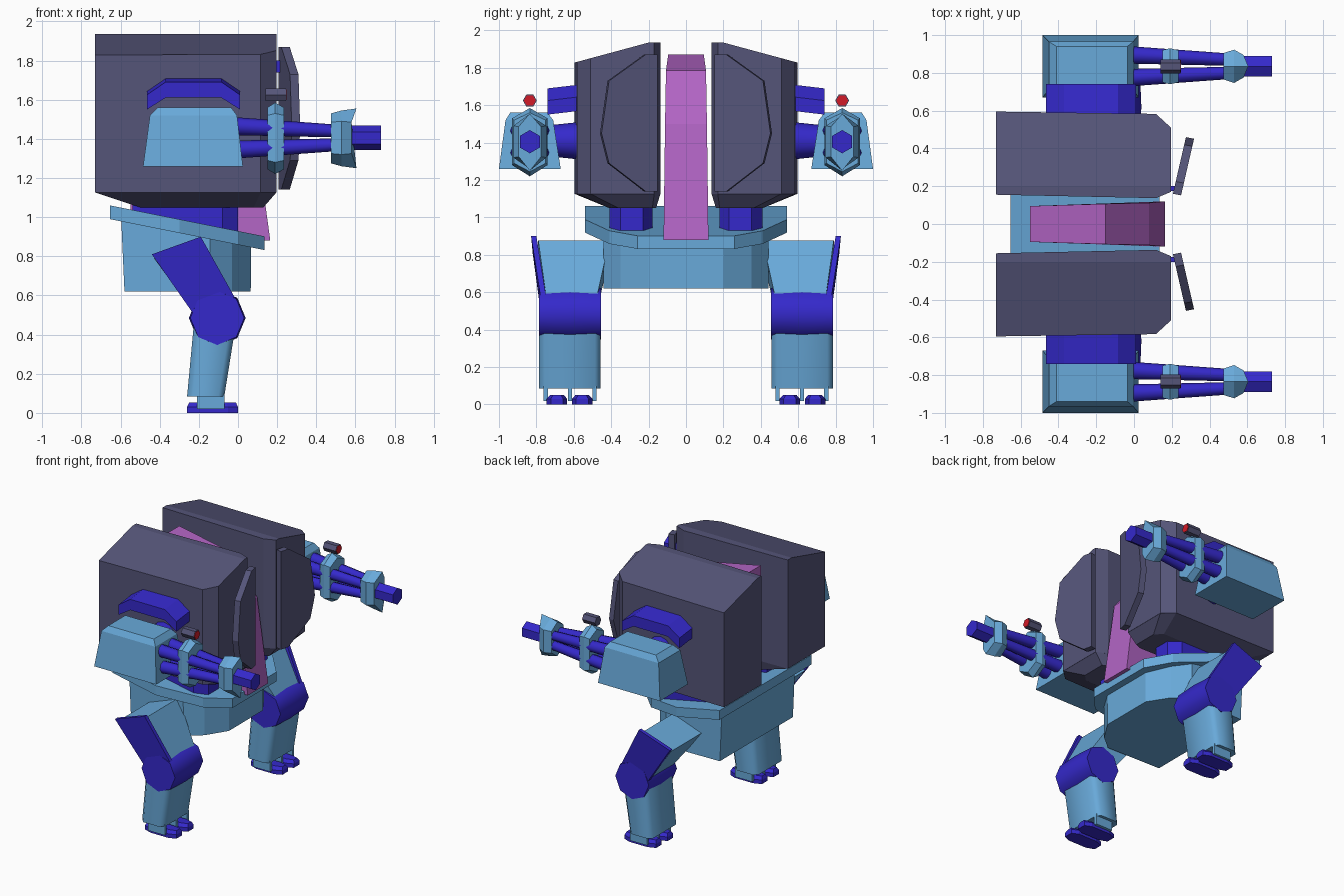
import bpy, bmesh, math

if "Cube" in bpy.data.objects:
    bpy.data.objects.remove(bpy.data.objects["Cube"])


def material(name, rgb):
    m = bpy.data.materials.new(name)
    m.diffuse_color = (*rgb, 1)
    m.use_nodes = True
    m.node_tree.nodes["Principled BSDF"].inputs["Base Color"].default_value = m.diffuse_color
    return m


SKY = material("sky_blue", (0.14, 0.40, 0.70))
BLUE = material("deep_blue", (0.035, 0.022, 0.60))
DARK = material("slate", (0.09, 0.09, 0.19))
PINK = material("violet", (0.45, 0.13, 0.56))
RED = material("red", (0.65, 0.01, 0.02))


def loft(name, rings, mat, mirror=True, smooth=False):
    """Skin a list of equal-length point rings and cap both ends."""
    bm = bmesh.new()
    vs = [[bm.verts.new(p) for p in r] for r in rings]
    n = len(rings[0])
    for a, b in zip(vs, vs[1:]):
        for i in range(n):
            j = (i + 1) % n
            bm.faces.new((a[i], a[j], b[j], b[i]))
    bm.faces.new(vs[0])
    bm.faces.new(vs[-1])
    bmesh.ops.recalc_face_normals(bm, faces=bm.faces)
    me = bpy.data.meshes.new(name)
    bm.to_mesh(me)
    bm.free()
    me.materials.append(mat)
    if smooth:
        for p in me.polygons:
            p.use_smooth = True
        me.set_sharp_from_angle(angle=math.radians(50))
    ob = bpy.data.objects.new(name, me)
    bpy.context.collection.objects.link(ob)
    if mirror:
        md = ob.modifiers.new("mirror", 'MIRROR')
        md.use_axis = (False, True, False)
        md.use_mirror_merge = False
    return ob


def box(name, x0, x1, y0, y1, z0, z1, mat):
    return loft(name, [[(x0, y0, z), (x1, y0, z), (x1, y1, z), (x0, y1, z)]
                       for z in (z0, z1)], mat)


def ring_x(x, cy, cz, r, n, ph=0.0):
    return [(x, cy + r * math.cos(ph + math.tau * i / n),
             cz + r * math.sin(ph + math.tau * i / n)) for i in range(n)]


def ring_y(y, cx, cz, r, n, ph=0.0):
    return [(cx + r * math.cos(ph + math.tau * i / n), y,
             cz + r * math.sin(ph + math.tau * i / n)) for i in range(n)]


def both(half):
    """Complete a plan outline given on the +y side."""
    return half + [(x, -y) for x, y in reversed(half)]


# Missile pods with sloped roof and tapered underside
def roof(y):
    return 1.935 if y < 0.2 else 1.935 - (y - 0.2) * 0.27


def pod_ring(x, yi, yo):
    return [(x, yi, 1.125), (x, yi, 1.935), (x, 0.2, 1.935), (x, yo, roof(yo)), (x, yo, 1.125)]


loft("missile_pod", [pod_ring(-0.73, 0.155, 0.595), pod_ring(0.116, 0.137, 0.583),
                     pod_ring(0.196, 0.17, 0.51)], DARK)
plan = [(-0.73, 0.155), (0.116, 0.137), (0.196, 0.17), (0.196, 0.51), (0.116, 0.583), (-0.73, 0.595)]
low = [(-0.5, 0.17), (0.08, 0.16), (0.13, 0.18), (0.13, 0.36), (0.08, 0.41), (-0.5, 0.41)]
loft("pod_underside", [[(x, y, 1.126) for x, y in plan], [(x, y, 1.05) for x, y in low]], DARK)

# Opened pod doors on small hinges
door = [(0.16, 1.87), (0.225, 1.87), (0.42, 1.73), (0.46, 1.45), (0.42, 1.29), (0.225, 1.14), (0.16, 1.14)]
loft("pod_door", [[(0.206 + (y - 0.16) * 0.23 + d, y - d * 0.2, z) for y, z in door]
                  for d in (0, 0.043)], DARK)
for z in (1.26, 1.77):
    box("door_hinge", 0.165, 0.215, 0.175, 0.2, z - 0.03, z + 0.03, BLUE)

# Pod mounts
mount = [(-0.54, 0.18), (-0.08, 0.18), (0.0, 0.23), (0.0, 0.35), (-0.08, 0.41), (-0.54, 0.41)]
loft("pod_mount", [[(x, y, z) for x, y in mount] for z in (0.92, 1.09)], BLUE)

# Central head slab
slab = [(-0.55, 0.9, 0.09), (-0.55, 1.87, 0.09), (-0.15, 1.785, 0.107), (0.08, 1.5, 0.112), (0.165, 0.88, 0.12)]
slab[1], slab[2] = (-0.55, 1.87, 0.095), (-0.15, 1.785, 0.107)
loft("head_slab", [[(x, s * w, z) for x, z, w in slab] for s in (1, -1)], PINK, mirror=False)

# Hip deck and pelvis
deck = both([(-0.655, 0.54), (-0.3, 0.54), (0.0, 0.41), (0.135, 0.26)])
loft("hip_deck", [[(x, y, z - 0.2 * (x + 0.655)) for x, y in deck] for z in (0.99, 1.06)], SKY, mirror=False)
hip = both([(-0.58, 0.43), (-0.14, 0.44), (-0.03, 0.35), (0.065, 0.2)])
loft("pelvis", [[(x, y, 0.62) for x, y in hip],
                [(x * 1.03, y, 0.95 - 0.2 * (x + 0.3)) for x, y in hip]], SKY, mirror=False)

# Legs: hip joint, thigh with outer plate, knee, shin
loft("hip_joint", [ring_y(y, -0.24, 0.75, 0.062, 12) for y in (0.37, 0.52)], BLUE, smooth=True)
loft("thigh", [[(-0.43, 0.41, 0.79), (-0.2, 0.41, 0.876), (-0.2, 0.79, 0.876), (-0.43, 0.79, 0.79)],
               [(-0.2, 0.48, 0.48), (-0.01, 0.48, 0.56), (-0.01, 0.745, 0.56), (-0.2, 0.745, 0.48)]], SKY)
loft("thigh_plate", [[(-0.44, 0.79, 0.81), (-0.19, 0.8, 0.9), (-0.19, 0.828, 0.9), (-0.44, 0.82, 0.81)],
                     [(-0.21, 0.745, 0.48), (0.0, 0.745, 0.56), (0.0, 0.775, 0.56), (-0.21, 0.775, 0.48)]], BLUE)
loft("knee", [ring_y(y, -0.106, 0.485, r, 8, 0.0) for y, r in
              ((0.455, 0.138), (0.62, 0.145), (0.787, 0.138))], BLUE, smooth=True)


def shin_ring(x0, x1, z):
    c, y0, y1 = 0.03, 0.457, 0.785
    return [(x0 + c, y0, z), (x1 - c, y0, z), (x1, y0 + c, z), (x1, y1 - c, z),
            (x1 - c, y1, z), (x0 + c, y1, z), (x0, y1 - c, z), (x0, y0 + c, z)]


loft("shin", [shin_ring(-0.26, -0.07, 0.085), shin_ring(-0.225, -0.01, 0.46)], SKY, smooth=True)

# Feet: ankle fins and two toes per foot
for y in (0.49, 0.62, 0.75):
    box("ankle_fin", -0.21, -0.07, y - 0.011, y + 0.011, 0.02, 0.1, SKY)
for cy in (0.555, 0.69):
    loft("toe", [[(x, cy + a * 0.055, z) for x, a, z in
                  ((-0.26, -0.6, h), (-0.2, -1, h), (-0.05, -1, h), (0.0, -0.6, h),
                   (0.0, 0.6, h), (-0.05, 1, h), (-0.2, 1, h), (-0.26, 0.6, h))]
                 for h in (0.0, 0.03)] +
         [[(x, cy + a, 0.052) for x, a in
           ((-0.25, -0.02), (-0.19, -0.035), (-0.06, -0.035), (-0.01, -0.02),
            (-0.01, 0.02), (-0.06, 0.035), (-0.19, 0.035), (-0.25, 0.02))]], BLUE)

# Shoulder joint and arched guard
loft("shoulder_joint", [ring_y(y, -0.2, 1.41, r, 12) for y, r in ((0.57, 0.1), (0.76, 0.08))], BLUE, smooth=True)
arch = [(-0.465, 1.645), (-0.37, 1.71), (-0.085, 1.71), (0.01, 1.645),
        (0.01, 1.57), (-0.085, 1.63), (-0.37, 1.63), (-0.465, 1.57)]
loft("shoulder_guard", [[(x, y, z - d) for x, z in arch] for y, d in ((0.57, 0), (0.74, 0.02))], BLUE)


# Gun housing
def slice_z(x0, x1, y0, y1, z):
    return [(x0, y0, z), (x1, y0, z), (x1, y1, z), (x0, y1, z)]


loft("gun_housing", [slice_z(-0.485, 0.025, 0.67, 1.0, 1.26), slice_z(-0.45, -0.005, 0.71, 0.965, 1.52),
                     slice_z(-0.41, -0.035, 0.74, 0.94, 1.56)], SKY)

# Four converging barrels and a muzzle
GY, GZ = 0.835, 1.405
for sy in (-1, 1):
    for sz in (-1, 1):
        loft("barrel", [ring_x(x, GY + sy * o, GZ + sz * o, r, 8) for x, o, r in
                        ((-0.02, 0.06, 0.046), (0.53, 0.034, 0.032))], BLUE, smooth=True)
loft("muzzle", [ring_x(x, GY, GZ, 0.062, 6, math.pi / 2) for x in (0.5, 0.73)], BLUE)


# Barrel collars; the front one flares to points above and below
def collar_ring(x, w, h, peak, dx=0.0):
    return [(x, GY - w, GZ - h), (x + dx, GY, GZ - peak - 0.005), (x, GY + w, GZ - h),
            (x, GY + w, GZ + h), (x + dx, GY, GZ + peak), (x, GY - w, GZ + h)]


loft("rear_collar", [collar_ring(0.15, 0.085, 0.115, 0.155), collar_ring(0.19, 0.095, 0.125, 0.18),
                     collar_ring(0.235, 0.085, 0.115, 0.155)], SKY)
loft("front_collar", [collar_ring(0.475, 0.07, 0.08, 0.125), collar_ring(0.53, 0.088, 0.085, 0.14),
                      collar_ring(0.58, 0.06, 0.08, 0.15, 0.025)], SKY)

# Sight with red lens
loft("sight", [ring_x(x, GY, 1.625, 0.037, 6) for x in (0.14, 0.245)], DARK)
loft("sight_lens", [ring_x(x, GY, 1.625, 0.032, 6) for x in (0.24, 0.249)], RED)
